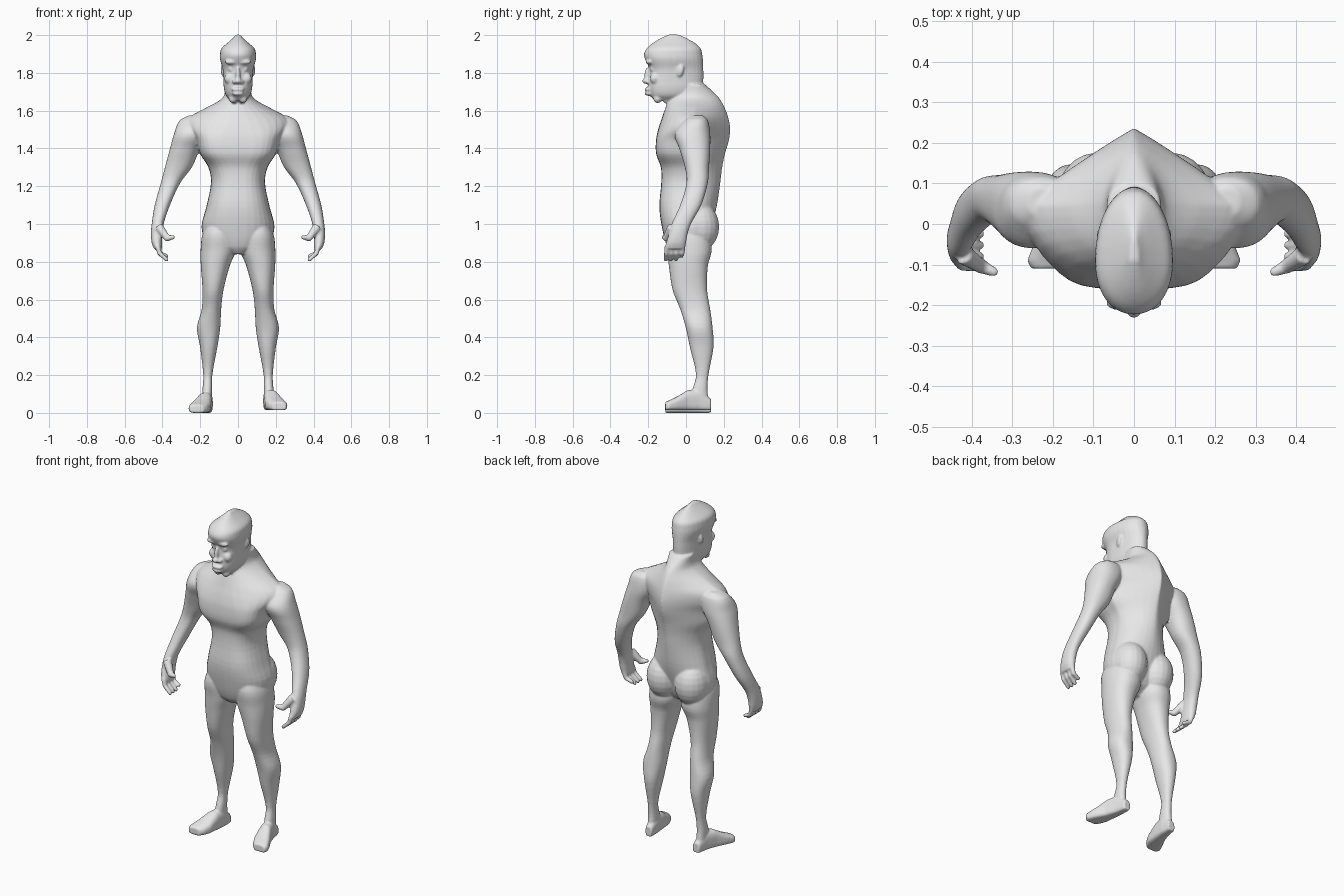
import bpy, bmesh, math
from mathutils import Matrix, Vector, Euler

skin = bpy.data.materials.new("plain grey skin")
skin.diffuse_color = (0.8, 0.8, 0.8, 1)


def spow(v, p):
    return math.copysign(abs(v) ** p, v)


def ring(level, x0, x1, f, b, c=None, pf=0.9, pb=0.9, n=32):
    """Closed section from x0 to x1, front f to back b, widest at c."""
    c = (f + b) / 2 if c is None else c
    xc, w, pts = (x0 + x1) / 2, (x1 - x0) / 2, []
    for i in range(n):
        a = 2 * math.pi * i / n
        s = math.sin(a)
        p = pb if s > 0 else pf
        pts.append(Vector((xc + w * spow(math.cos(a), p),
                           c + (b - c if s > 0 else c - f) * spow(s, p), level)))
    return pts


def flow(rows, steps=4):
    """Smooth in-between rows through a table of section sizes."""
    out, last = [], len(rows) - 1
    for i in range(last):
        p0, p1, p2, p3 = (rows[max(0, min(last, i + k))] for k in (-1, 0, 1, 2))
        d = p2[0] - p1[0]
        for k in range(steps):
            t = k / steps
            row = []
            for a, b, c, e in zip(p0, p1, p2, p3):
                m1 = (c - a) / (p2[0] - p0[0]) * d
                m2 = (e - b) / (p3[0] - p1[0]) * d
                row.append((2*t**3 - 3*t*t + 1) * b + (t**3 - 2*t*t + t) * m1
                           + (3*t*t - 2*t**3) * c + (t**3 - t*t) * m2)
            out.append(row)
    return out + [rows[-1]]


def loft(bm, rings, side=1, along_y=False, lift=0):
    """Skin a stack of sections into a closed form."""
    loops = []
    for r in rings:
        loops.append([bm.verts.new((side * p.x, p.z if along_y else p.y,
                                    (p.y if along_y else p.z) + lift)) for p in r])
    n = len(loops[0])
    for a, b in zip(loops, loops[1:]):
        for i in range(n):
            j = (i + 1) % n
            bm.faces.new((a[i], a[j], b[j], b[i]))
    bm.faces.new(loops[0])
    bm.faces.new(loops[-1])


def blob(bm, pos, size, rot=(0, 0, 0), side=1):
    """Ellipsoid."""
    m = (Matrix.Translation((side * pos[0], pos[1], pos[2]))
         @ Euler((rot[0], side * rot[1], side * rot[2])).to_matrix().to_4x4()
         @ Matrix.Diagonal((*size, 1)))
    bmesh.ops.create_uvsphere(bm, u_segments=20, v_segments=12, radius=1, matrix=m)


def stick(bm, a, b, r0, r1, side=1):
    """Tapered finger segment between two points."""
    a, b = Vector((side * a[0], *a[1:])), Vector((side * b[0], *b[1:]))
    d = b - a
    m = Matrix.Translation((a + b) / 2) @ d.to_track_quat('Z', 'Y').to_matrix().to_4x4()
    bmesh.ops.create_cone(bm, cap_ends=True, segments=12, radius1=r0, radius2=r1,
                          depth=d.length, matrix=m)
    bmesh.ops.create_uvsphere(bm, u_segments=12, v_segments=8, radius=r1,
                              matrix=Matrix.Translation(b))


# ---- everything is gathered in one mesh and fused into a single skin
body = bmesh.new()

# torso: height, half width, front, back, front squareness, back squareness
torso = [(0.84, 0.05, -0.07, 0.03, 0.9, 0.9), (0.88, 0.15, -0.10, 0.09, 0.9, 0.9),
         (0.98, 0.193, -0.127, 0.13, 0.85, 0.9), (1.09, 0.168, -0.141, 0.162, 0.75, 1.1),
         (1.22, 0.143, -0.131, 0.182, 0.75, 1.25), (1.30, 0.157, -0.133, 0.192, 0.7, 1.4),
         (1.37, 0.20, -0.158, 0.207, 0.55, 1.6), (1.45, 0.225, -0.158, 0.23, 0.58, 1.75),
         (1.51, 0.27, -0.145, 0.235, 0.85, 1.85), (1.56, 0.265, -0.128, 0.226, 1.05, 1.8),
         (1.61, 0.18, -0.111, 0.208, 1.1, 1.6), (1.65, 0.105, -0.096, 0.187, 1.0, 1.35),
         (1.68, 0.074, -0.084, 0.165, 0.9, 1.2), (1.74, 0.066, -0.07, 0.10, 0.9, 0.9)]
loft(body, [ring(z, -w, w, f, b, 0.045, pf, pb) for z, w, f, b, pf, pb in flow(torso)])

# limbs and palm: height, inner x, outer x, front, back
arm = [(1.575, 0.20, 0.26, 0.02, 0.09), (1.55, 0.15, 0.308, -0.01, 0.115),
       (1.48, 0.15, 0.338, -0.06, 0.128), (1.40, 0.20, 0.36, -0.036, 0.128),
       (1.30, 0.244, 0.387, -0.006, 0.122), (1.22, 0.304, 0.408, 0.003, 0.116),
       (1.10, 0.36, 0.441, -0.031, 0.081), (1.00, 0.394, 0.457, -0.076, 0.026),
       (0.95, 0.40, 0.461, -0.09, 0.009), (0.90, 0.402, 0.457, -0.105, 0.0),
       (0.868, 0.402, 0.445, -0.11, -0.005)]
leg = [(1.04, 0.06, 0.14, -0.08, 0.07), (0.95, 0.02, 0.187, -0.111, 0.12),
       (0.86, 0.013, 0.198, -0.101, 0.136), (0.78, 0.043, 0.197, -0.091, 0.116),
       (0.65, 0.077, 0.188, -0.071, 0.112), (0.55, 0.089, 0.192, -0.031, 0.128),
       (0.45, 0.094, 0.217, -0.001, 0.141), (0.35, 0.109, 0.201, 0.02, 0.146),
       (0.20, 0.136, 0.184, 0.053, 0.119), (0.12, 0.137, 0.188, 0.033, 0.114),
       (0.025, 0.137, 0.188, 0.02, 0.126)]
# distance along y, inner x, outer x, bottom, top
foot = [(0.132, 0.137, 0.18, 0.0, 0.06), (0.07, 0.133, 0.195, 0.0, 0.11),
        (0.01, 0.137, 0.216, 0.0, 0.107), (-0.05, 0.144, 0.247, 0.0, 0.071),
        (-0.09, 0.162, 0.263, 0.0, 0.052), (-0.11, 0.182, 0.253, 0.0, 0.044)]
for s in (1, -1):
    loft(body, [ring(*r) for r in flow(arm)], s)
    loft(body, [ring(*r) for r in flow(leg)], s)
    loft(body, [ring(*r, pf=0.5, pb=0.8) for r in foot], s, True, 0.014 if s > 0 else 0)
    blob(body, (0.092, 0.068, 0.985), (0.098, 0.108, 0.13), side=s)   # buttock
    for k in range(4):                                                # fingers
        y = -0.016 - 0.028 * k
        tip = 0.812 + (0.018 if k == 0 else 0)
        stick(body, (0.427, y, 0.885), (0.415, y - 0.004, 0.845), 0.014, 0.0125, s)
        stick(body, (0.415, y - 0.004, 0.845), (0.378, y - 0.008, tip), 0.0125, 0.011, s)
    stick(body, (0.42, -0.075, 0.985), (0.375, -0.105, 0.925), 0.025, 0.018, s)  # thumb
    stick(body, (0.375, -0.105, 0.925), (0.345, -0.118, 0.93), 0.018, 0.012, s)

# head: height, half width, front, back
skull = [(1.655, 0.04, -0.165, -0.08), (1.68, 0.064, -0.19, 0.04),
         (1.72, 0.075, -0.20, 0.085), (1.76, 0.077, -0.198, 0.092),
         (1.82, 0.081, -0.193, 0.092), (1.87, 0.095, -0.216, 0.09),
         (1.90, 0.095, -0.223, 0.086), (1.93, 0.088, -0.207, 0.078),
         (1.96, 0.054, -0.173, 0.045), (1.985, 0.026, -0.13, 0.0),
         (2.003, 0.01, -0.09, -0.035)]
loft(body, [ring(z, -w, w, f, b, -0.09, 0.92, 0.98) for z, w, f, b in flow(skull, 3)])
blob(body, (0, -0.203, 1.785), (0.013, 0.018, 0.045))       # nose bridge
blob(body, (0, -0.212, 1.757), (0.02, 0.02, 0.015))         # nose tip
blob(body, (0, -0.198, 1.713), (0.036, 0.022, 0.012))       # upper lip
blob(body, (0, -0.196, 1.69), (0.032, 0.022, 0.012))        # lower lip
for s in (1, -1):
    blob(body, (0.034, -0.195, 1.858), (0.036, 0.018, 0.014), side=s)         # brow
    blob(body, (0.035, -0.17, 1.82), (0.019, 0.02, 0.017), side=s)            # eye
    blob(body, (0.045, -0.165, 1.77), (0.028, 0.026, 0.03), side=s)           # cheek
    blob(body, (0.02, -0.203, 1.753), (0.012, 0.014, 0.011), side=s)          # nostril
    blob(body, (0.026, -0.15, 1.664), (0.024, 0.024, 0.024), side=s)          # chin lobe
    blob(body, (0.02, -0.105, 1.66), (0.02, 0.02, 0.022), side=s)             # throat lobe
    blob(body, (0.079, -0.033, 1.812), (0.011, 0.022, 0.034), (-0.25, 0, -0.3), s)  # ear

bmesh.ops.recalc_face_normals(body, faces=body.faces)
mesh = bpy.data.meshes.new("body")
for f in body.faces:
    f.smooth = True
body.to_mesh(mesh)
body.free()
mesh.materials.append(skin)
ob = bpy.data.objects.new("body", mesh)
bpy.context.collection.objects.link(ob)
fuse = ob.modifiers.new("fuse", 'REMESH')
fuse.mode, fuse.voxel_size, fuse.use_smooth_shade = 'VOXEL', 0.006, True
soften = ob.modifiers.new("soften", 'SMOOTH')
soften.factor, soften.iterations = 0.5, 4
